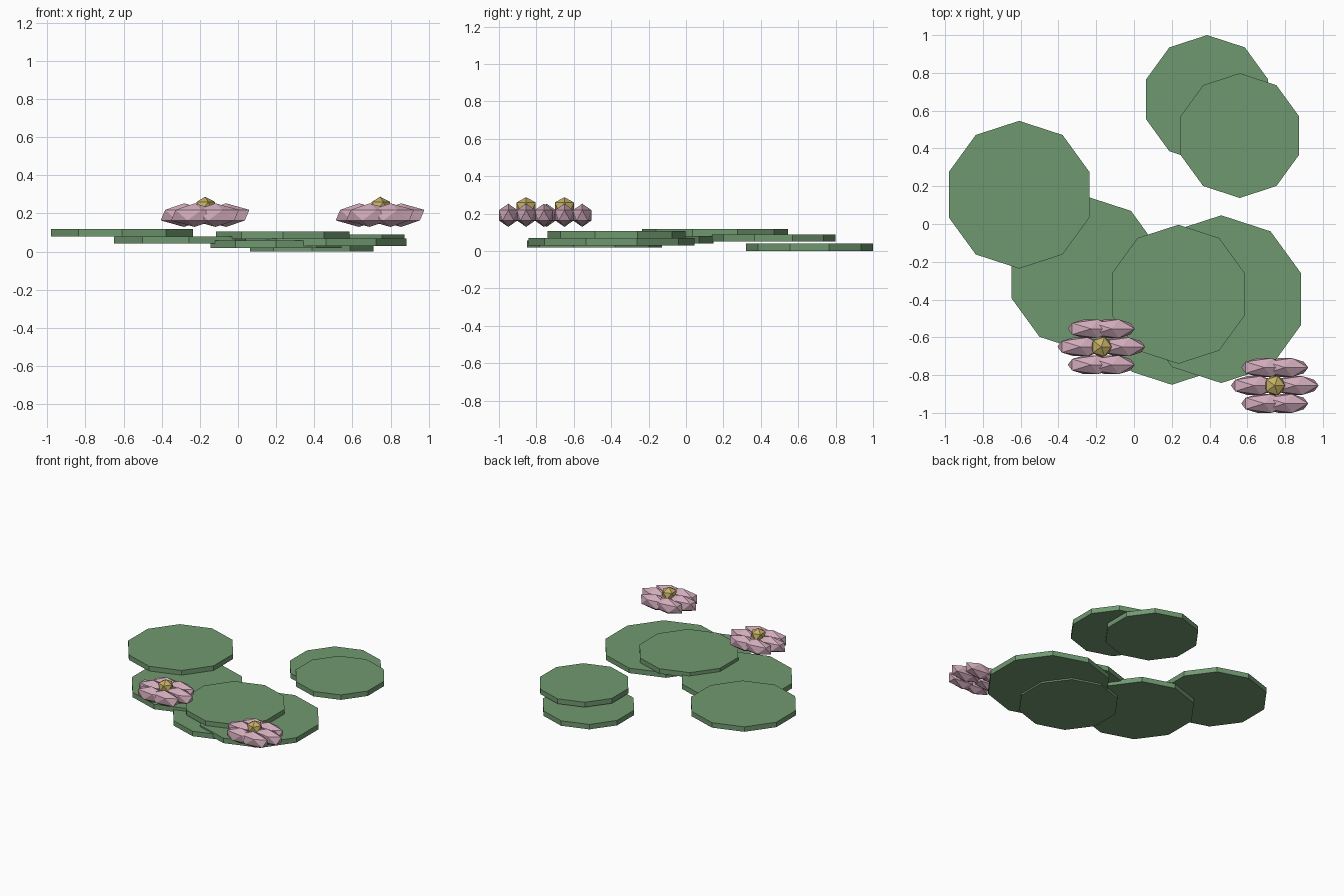
import bpy
import math

cube = bpy.data.objects.get("Cube")
if cube:
    bpy.data.objects.remove(cube, do_unlink=True)


def material(name, srgb):
    color = [((c + 0.055) / 1.055) ** 2.4 for c in srgb] + [1.0]
    mat = bpy.data.materials.new(name)
    mat.use_nodes = True
    mat.diffuse_color = color
    for node in mat.node_tree.nodes:
        if node.type == 'BSDF_PRINCIPLED':
            node.inputs["Base Color"].default_value = color
    return mat


leaf_green = material("leaf green", (0.44, 0.60, 0.44))
petal_pink = material("petal pink", (0.82, 0.67, 0.73))
center_yellow = material("center yellow", (0.77, 0.69, 0.40))


def finish(name, mat):
    obj = bpy.context.object
    obj.name = name
    obj.data.materials.append(mat)
    return obj


def lily_pad(name, x, y, radius, bottom, thickness=0.039):
    bpy.ops.mesh.primitive_cylinder_add(
        vertices=10, radius=radius, depth=thickness,
        location=(x, y, bottom + thickness / 2))
    finish(name, leaf_green)


def faceted_ball(name, location, scale, mat):
    bpy.ops.mesh.primitive_ico_sphere_add(subdivisions=1, radius=1, location=location)
    finish(name, mat).scale = scale


def flower(name, x, y):
    # Six petals in a ring, all stretched along x
    for i in range(6):
        a = math.radians(60 * i)
        faceted_ball(f"{name}_petal_{i + 1}",
                     (x + 0.11 * math.cos(a), y + 0.11 * math.sin(a), 0.191),
                     (0.137, 0.058, 0.062), petal_pink)
    faceted_ball(f"{name}_center", (x, y, 0.237), (0.06, 0.06, 0.051), center_yellow)


# Floating pads: x, y, radius, underside height
lily_pad("pad_left_high", -0.608, 0.155, 0.391, 0.078)
lily_pad("pad_left_low", -0.258, -0.264, 0.412, 0.041)
lily_pad("pad_front_top", 0.235, -0.372, 0.368, 0.067)
lily_pad("pad_front_wide", 0.462, -0.398, 0.444, 0.03)
lily_pad("pad_front_low", 0.2, -0.49, 0.361, 0.018)
lily_pad("pad_back_low", 0.387, 0.66, 0.34, 0.0)
lily_pad("pad_back_high", 0.56, 0.468, 0.33, 0.05)

# Blossoms
flower("flower_right", -0.173, -0.65)
flower("flower_left", 0.745, -0.855)
